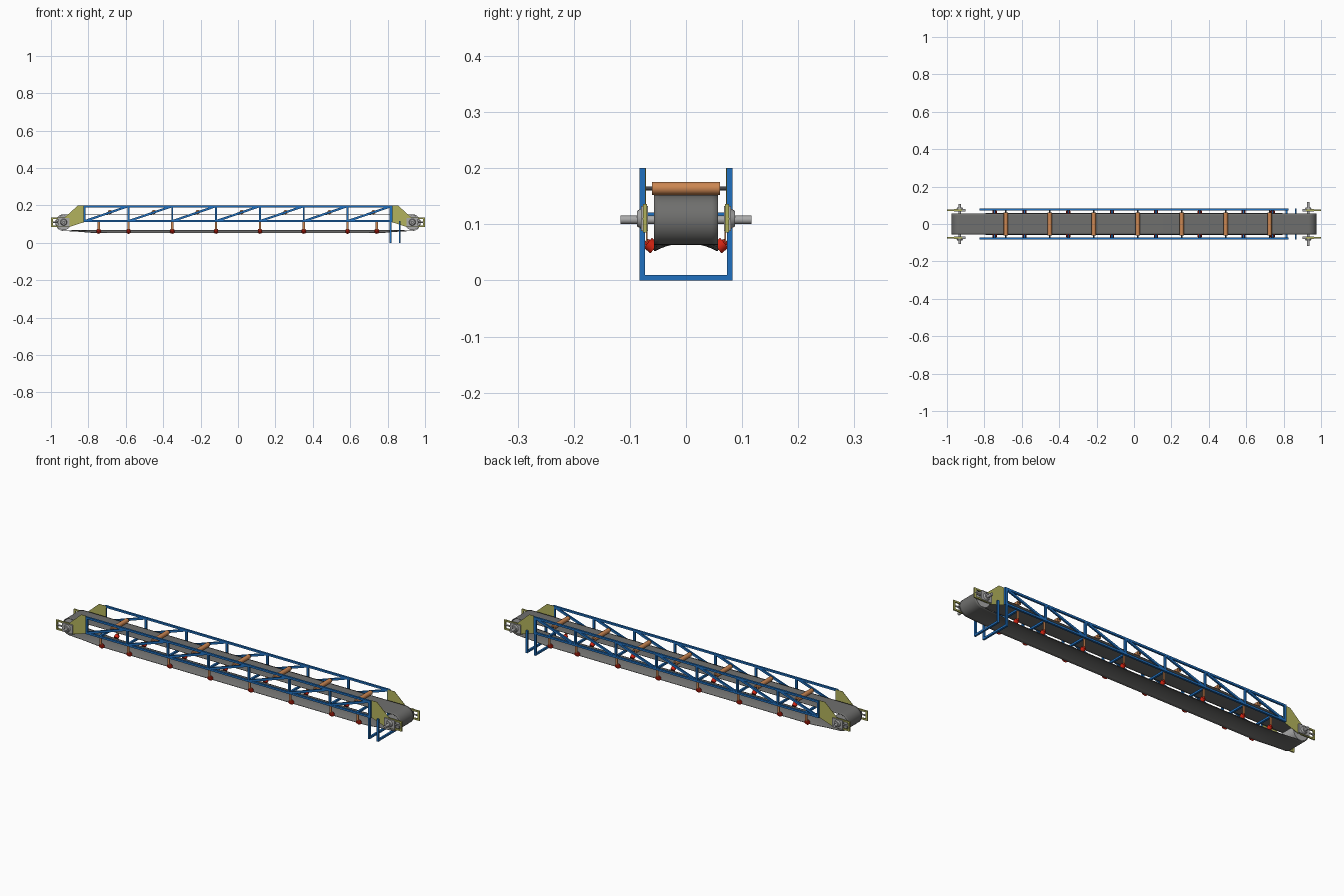
import bpy, bmesh, math
from mathutils import Vector

if "Cube" in bpy.data.objects:
    bpy.data.objects.remove(bpy.data.objects["Cube"])


def material(name, rgb):
    m = bpy.data.materials.new(name)
    m.diffuse_color = (*rgb, 1)
    m.use_nodes = True
    m.node_tree.nodes["Principled BSDF"].inputs["Base Color"].default_value = m.diffuse_color
    return m


BLUE = material("frame blue", (0.014, 0.16, 0.52))
OLIVE = material("plate olive", (0.45, 0.45, 0.11))
BELT = material("belt grey", (0.16, 0.16, 0.155))
STEEL = material("steel grey", (0.4, 0.4, 0.4))
COPPER = material("roller copper", (0.6, 0.24, 0.085))
RED = material("roller red", (0.68, 0.018, 0.006))
DARK = material("shaft dark", (0.06, 0.06, 0.065))


def finish(name, bm, mat, smooth=False):
    bmesh.ops.recalc_face_normals(bm, faces=bm.faces)
    me = bpy.data.meshes.new(name)
    bm.to_mesh(me)
    bm.free()
    me.materials.append(mat)
    ob = bpy.data.objects.new(name, me)
    bpy.context.collection.objects.link(ob)
    if smooth:
        bpy.context.view_layer.objects.active = ob
        ob.select_set(True)
        bpy.ops.object.shade_smooth_by_angle(angle=math.radians(40))
        ob.select_set(False)
    return ob


def box(name, lo, hi, mat):
    bm = bmesh.new()
    bmesh.ops.create_cube(bm, size=1)
    for v in bm.verts:
        v.co = Vector([(lo[i] + hi[i]) / 2 + v.co[i] * (hi[i] - lo[i]) for i in range(3)])
    return finish(name, bm, mat)


def rod(name, a, b, r, mat, r2=None, sides=20):
    a, b = Vector(a), Vector(b)
    bm = bmesh.new()
    bmesh.ops.create_cone(bm, cap_ends=True, segments=sides, radius1=r,
                          radius2=r if r2 is None else r2, depth=(b - a).length)
    q = (b - a).to_track_quat('Z', 'Y')
    for v in bm.verts:
        v.co = q @ v.co + (a + b) / 2
    return finish(name, bm, mat, True)


def plate(name, pts, y0, y1, mat):
    """Extrude an outline given in x, z from y0 to y1."""
    bm = bmesh.new()
    f = bm.faces.new([bm.verts.new((x, y0, z)) for x, z in pts])
    new = bmesh.ops.extrude_face_region(bm, geom=[f])["geom"]
    bmesh.ops.translate(bm, vec=(0, y1 - y0, 0),
                        verts=[v for v in new if isinstance(v, bmesh.types.BMVert)])
    return finish(name, bm, mat)


T = 0.005                       # half thickness of the square tubes
POSTS = [-0.82 + i * 0.2343 for i in range(8)]
RETURNS = [-0.745] + POSTS[1:7] + [0.742]
DRUM_X, DRUM_Z, DRUM_R = 0.932, 0.108, 0.043
HALF = 0.057                    # half belt width

# Side trusses
for s in (-1, 1):
    y0, y1 = sorted((s * 0.073, s * 0.083))
    for z in (0.195, 0.116):
        box("chord", (-0.825, y0, z - T), (0.825, y1, z + T), BLUE)
    for x in POSTS:
        box("post", (x - T, y0, 0.116), (x + T, y1, 0.195), BLUE)
    for a, b in zip(POSTS, POSTS[1:]):
        plate("diagonal", [(a, 0.114), (a + 0.012, 0.114), (b, 0.19), (b, 0.198), (b - 0.012, 0.198),
                           (a, 0.122)], s * 0.074, s * 0.082, BLUE)

# Cross bars and angled return rollers
for x in RETURNS:
    box("cross_bar", (x - T, -0.083, 0.111), (x + T, 0.083, 0.121), BLUE)
    for s in (-1, 1):
        box("roller_hanger", (x - 0.006, s * 0.07 - 0.001, 0.066),
            (x + 0.006, s * 0.07 + 0.001, 0.112), COPPER)
        rod("return_roller", (x, s * 0.056, 0.057), (x, s * 0.068, 0.067), 0.0115, RED)
        rod("return_roller_tip", (x, s * 0.068, 0.067), (x, s * 0.072, 0.0705), 0.008, RED, 0.004)

# Upper rollers lying across the belt
for i in range(7):
    x = -0.685 + i * 0.235
    rod("upper_roller", (x, -0.061, 0.164), (x, 0.061, 0.164), 0.0115, COPPER, sides=24)
    rod("upper_roller_shaft", (x, -0.074, 0.164), (x, 0.074, 0.164), 0.0035, DARK, sides=12)

# U-shaped legs
for x, top in ((0.815, 0.195), (0.865, 0.116)):
    for s in (-1, 1):
        y0, y1 = sorted((s * 0.073, s * 0.083))
        box("leg", (x - T, y0, 0), (x + T, y1, top), BLUE)
    box("leg_foot", (x - T, -0.083, 0), (x + T, 0.083, 0.01), BLUE)

# End plates, take-up frames, bearings, drums
for e in (-1, 1):
    for s in (-1, 1):
        ya, yb = s * 0.0715, s * 0.0735
        outline = [(0.815, 0.2), (0.855, 0.2), (0.925, 0.137), (0.925, 0.085), (0.9, 0.085), (0.815, 0.113)]
        plate("end_plate", [(e * x, z) for x, z in outline], ya, yb, OLIVE)
        for x0, x1, z0, z1 in ((0.92, 1, 0.128, 0.136), (0.92, 1, 0.085, 0.093), (0.99, 1, 0.093, 0.128)):
            plate("takeup_frame", [(e * x0, z0), (e * x1, z0), (e * x1, z1), (e * x0, z1)],
                  s * 0.0695, s * 0.0765, OLIVE)
        c = e * DRUM_X
        y0, y1 = sorted((s * 0.068, s * 0.08))
        box("bearing_block", (c - 0.03, y0, 0.088), (c + 0.03, y1, 0.133), STEEL)
        rod("bearing_collar", (c, s * 0.08, 0.11), (c, s * 0.087, 0.11), 0.018, STEEL, 0.014)
        rod("takeup_screw", (c, s * 0.0735, 0.11), (e * 0.998, s * 0.0735, 0.11), 0.004, STEEL, sides=10)
    end = 0.117 if e > 0 else 0.107
    rod("drum_shaft", (e * DRUM_X, -end, 0.108), (e * DRUM_X, end, 0.108), 0.0075, STEEL)
    rod("drum", (e * DRUM_X, -0.054, DRUM_Z), (e * DRUM_X, 0.054, DRUM_Z), DRUM_R - 0.003, STEEL, sides=40)

# Belt loop: flat above, wrapped on the drums, arched on the return run
path = []
for e in (1, -1):
    for k in range(17):
        a = math.pi / 2 - math.pi * k / 16
        path.append((e * (DRUM_X + DRUM_R * math.cos(a)), DRUM_Z + e * DRUM_R * math.sin(a), 0))
    if e > 0:
        for k in range(1, 24):
            x = DRUM_X - 2 * DRUM_X * k / 24
            t = min(1, (DRUM_X - abs(x)) / 0.19)
            path.append((x, DRUM_Z - DRUM_R, t * t * (3 - 2 * t)))
bm = bmesh.new()
rows = []
for x, z, arch in path:
    ys = [-HALF + 2 * HALF * j / 10 for j in range(11)]
    rows.append([bm.verts.new((x, y, z + arch * (0.003 - 0.015 * (y / HALF) ** 2))) for y in ys])
for a, b in zip(rows, rows[1:] + rows[:1]):
    for j in range(10):
        bm.faces.new((a[j], a[j + 1], b[j + 1], b[j]))
belt = finish("belt", bm, BELT, True)
mod = belt.modifiers.new("thickness", 'SOLIDIFY')
mod.thickness = 0.003
mod.offset = 0
